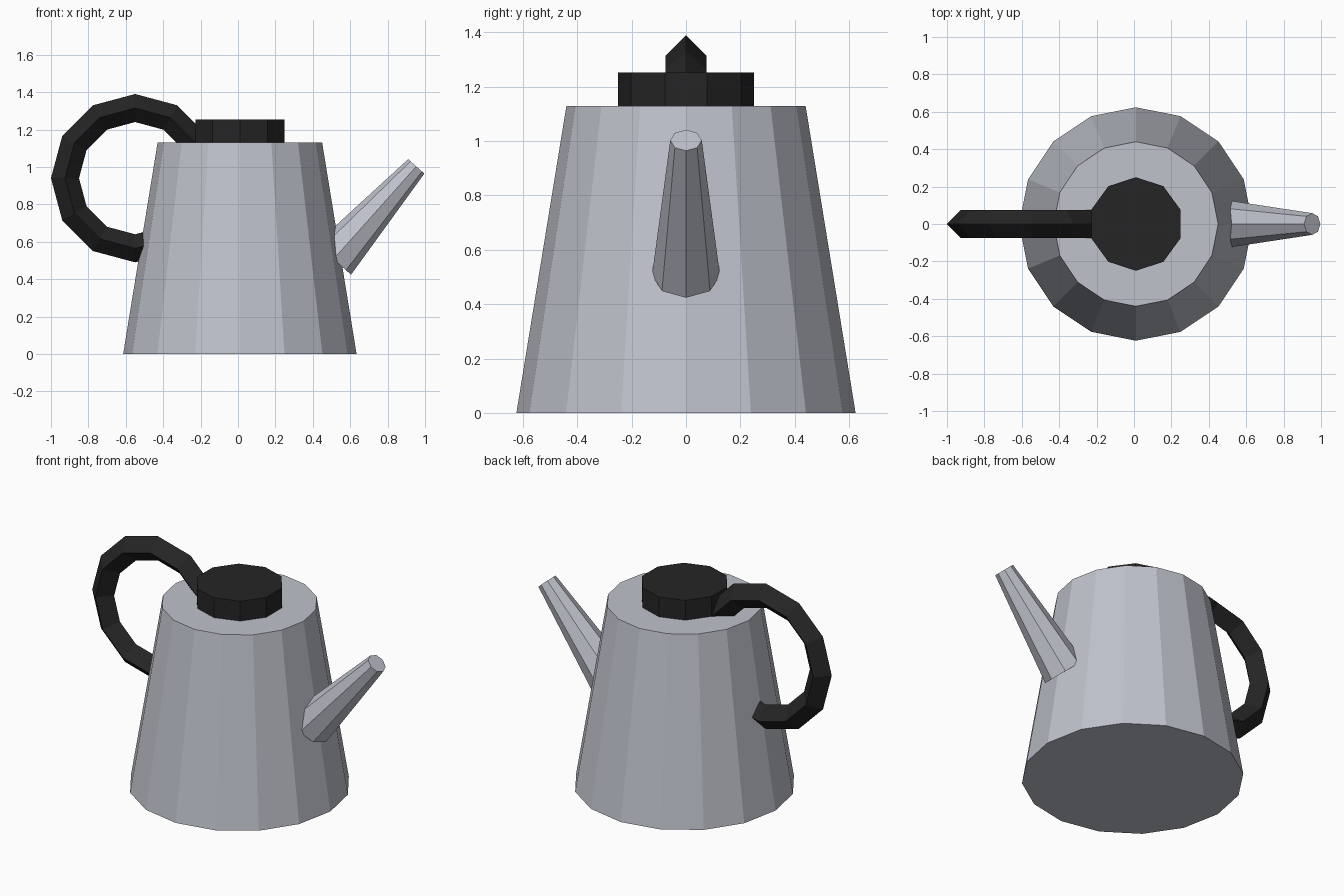
import bpy, bmesh, math
from mathutils import Matrix, Vector

if "Cube" in bpy.data.objects:
    bpy.data.objects.remove(bpy.data.objects["Cube"])


def material(name, rgb):
    m = bpy.data.materials.new(name)
    m.diffuse_color = (*rgb, 1)
    m.use_nodes = True
    m.node_tree.nodes["Principled BSDF"].inputs["Base Color"].default_value = m.diffuse_color
    return m


STEEL = material("steel grey", (0.52, 0.54, 0.60))
BLACK = material("black plastic", (0.018, 0.018, 0.018))


def add_object(name, bm, mat):
    bmesh.ops.recalc_face_normals(bm, faces=bm.faces)
    mesh = bpy.data.meshes.new(name)
    bm.to_mesh(mesh)
    bm.free()
    mesh.materials.append(mat)
    ob = bpy.data.objects.new(name, mesh)
    bpy.context.collection.objects.link(ob)
    return ob


def tapered(name, start, end, r1, r2, sides, mat, first_side):
    """Closed frustum from start to end, with one corner facing first_side."""
    start, end = Vector(start), Vector(end)
    axis = (end - start).normalized()
    u = Vector(first_side)
    u = (u - axis * u.dot(axis)).normalized()
    v = axis.cross(u)
    bm = bmesh.new()
    rings = []
    for centre, r in ((start, r1), (end, r2)):
        angles = [2 * math.pi * i / sides for i in range(sides)]
        rings.append([bm.verts.new(centre + r * (math.cos(a) * u + math.sin(a) * v))
                      for a in angles])
    for i in range(sides):
        j = (i + 1) % sides
        bm.faces.new((rings[0][i], rings[0][j], rings[1][j], rings[1][i]))
    bm.faces.new(rings[0][::-1])
    bm.faces.new(rings[1])
    return add_object(name, bm, mat)


def ring_handle(name, centre, major, minor, segments, mat):
    """Upright ring with a diamond cross-section."""
    bm = bmesh.new()
    section = ((minor, 0), (0, minor), (-minor, 0), (0, -minor))
    loops = []
    for i in range(segments):
        turn = Matrix.Rotation(2 * math.pi * i / segments, 3, 'Y')
        loops.append([bm.verts.new(Vector(centre) + turn @ Vector((major + a, b, 0)))
                      for a, b in section])
    for i in range(segments):
        p, q = loops[i], loops[(i + 1) % segments]
        for k in range(4):
            n = (k + 1) % 4
            bm.faces.new((p[k], p[n], q[n], q[k]))
    return add_object(name, bm, mat)


# Pot body and lid
tapered("body", (0.01, 0, 0), (0.01, 0, 1.13), 0.624, 0.44, 16, STEEL, (0, 1, 0))
tapered("lid", (0.01, 0, 1.12), (0.01, 0, 1.253), 0.25, 0.25, 10, BLACK, (0, 1, 0))

# Spout leaning out of the body
tapered("spout", (0.511, 0, 0.507), (0.953, 0, 1.003), 0.125, 0.058, 8, STEEL, (0, 0, 1))

# Handle running from the lid into the back of the body
ring_handle("handle", (-0.55, 0, 0.94), 0.375, 0.075, 12, BLACK)
